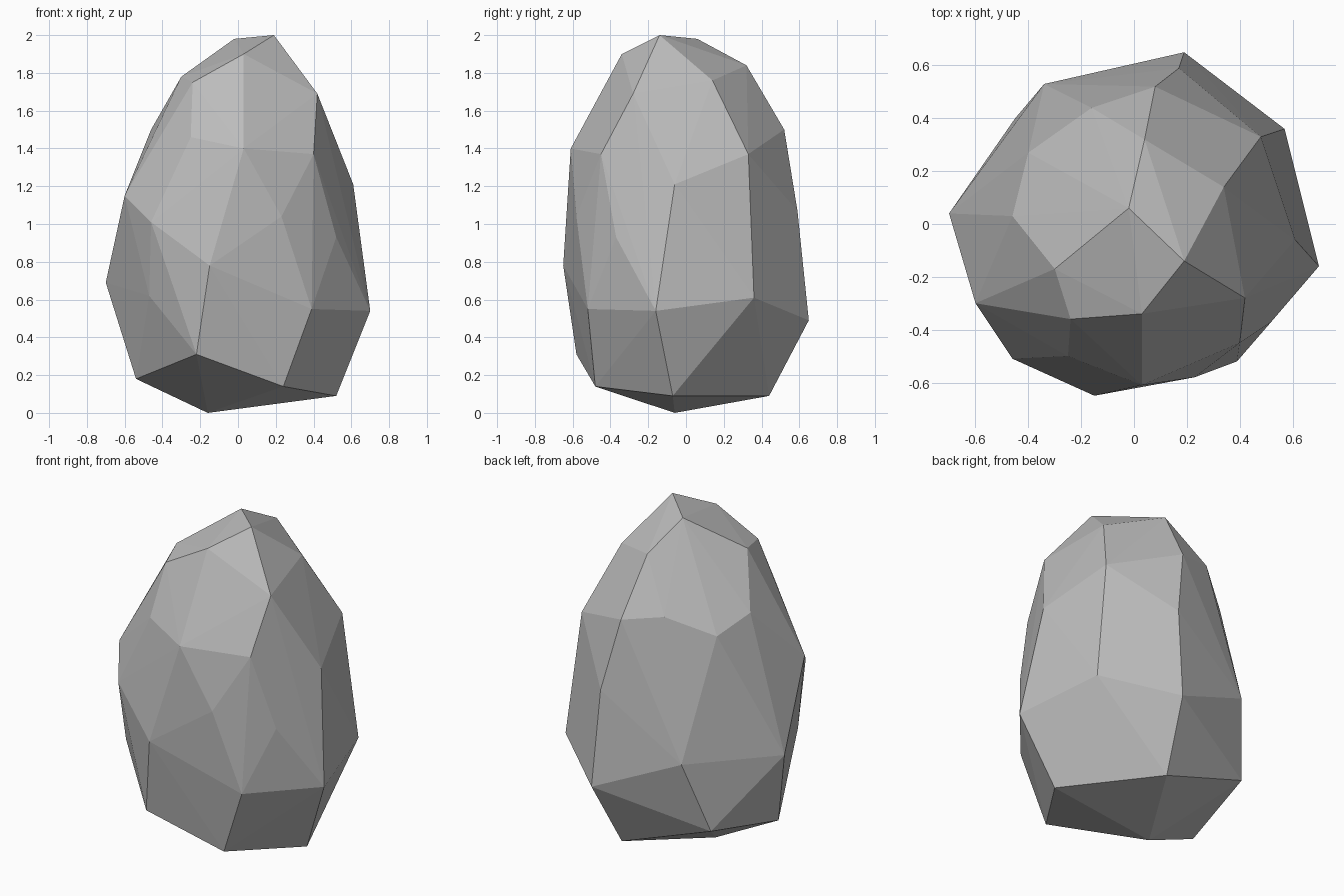
import bpy
import bmesh
from mathutils import Vector

# Remove the default object
default_cube = bpy.data.objects.get("Cube")
if default_cube:
    bpy.data.objects.remove(default_cube, do_unlink=True)

# Chiselled corner points of the boulder, grouped in bands from top to bottom
crown = [
    (0.19, -0.14, 2.0), (-0.02, 0.06, 1.98), (0.03, -0.34, 1.9),
    (0.04, 0.32, 1.84), (-0.3, -0.17, 1.78), (-0.24, -0.36, 1.75),
    (0.34, 0.14, 1.76), (0.42, -0.28, 1.69),
]
shoulder = [
    (-0.16, 0.44, 1.55), (0.08, 0.52, 1.5), (-0.46, 0.03, 1.5),
    (-0.25, -0.5, 1.46), (-0.4, 0.27, 1.43), (0.03, -0.61, 1.4),
    (0.4, -0.45, 1.37), (0.48, 0.33, 1.37),
]
waist = [
    (0.61, -0.06, 1.21), (-0.6, -0.3, 1.15), (0.17, 0.59, 1.07),
    (0.23, -0.58, 1.04), (-0.46, -0.51, 1.01), (0.52, -0.37, 0.93),
]
belly = [
    (-0.15, -0.65, 0.78), (-0.34, 0.53, 0.72), (-0.7, 0.04, 0.69),
    (-0.47, -0.42, 0.62), (0.57, 0.36, 0.61), (0.39, -0.52, 0.55),
    (0.7, -0.16, 0.54), (0.19, 0.65, 0.49),
]
foot = [
    (-0.22, -0.58, 0.31), (-0.45, 0.4, 0.29), (-0.54, -0.13, 0.18),
    (0.24, -0.48, 0.14), (0.13, 0.44, 0.09), (0.52, -0.07, 0.09),
    (-0.16, -0.06, 0.0),
]


def make_material(name, colour):
    """Plain flat material, the same in the viewport and in a render."""
    material = bpy.data.materials.new(name)
    material.use_nodes = True
    material.diffuse_color = colour
    shader = material.node_tree.nodes["Principled BSDF"]
    shader.inputs["Base Color"].default_value = colour
    shader.inputs["Roughness"].default_value = 0.9
    return material


def make_faceted_stone(name, bands, material):
    """Wrap a tight faceted skin around the corner points."""
    bm = bmesh.new()
    for band in bands:
        for corner in band:
            bm.verts.new(Vector(corner))
    hull = bmesh.ops.convex_hull(bm, input=list(bm.verts))
    loose = {item for item in hull["geom_interior"] + hull["geom_unused"]
             if isinstance(item, bmesh.types.BMVert)}
    bmesh.ops.delete(bm, geom=list(loose), context="VERTS")
    bmesh.ops.recalc_face_normals(bm, faces=list(bm.faces))
    for face in bm.faces:
        face.smooth = False

    mesh = bpy.data.meshes.new(name)
    bm.to_mesh(mesh)
    bm.free()
    mesh.materials.append(material)
    stone = bpy.data.objects.new(name, mesh)
    bpy.context.collection.objects.link(stone)
    return stone


# Boulder
stone_grey = make_material("stone_grey", (0.5, 0.5, 0.5, 1.0))
make_faceted_stone("boulder", [crown, shoulder, waist, belly, foot], stone_grey)
